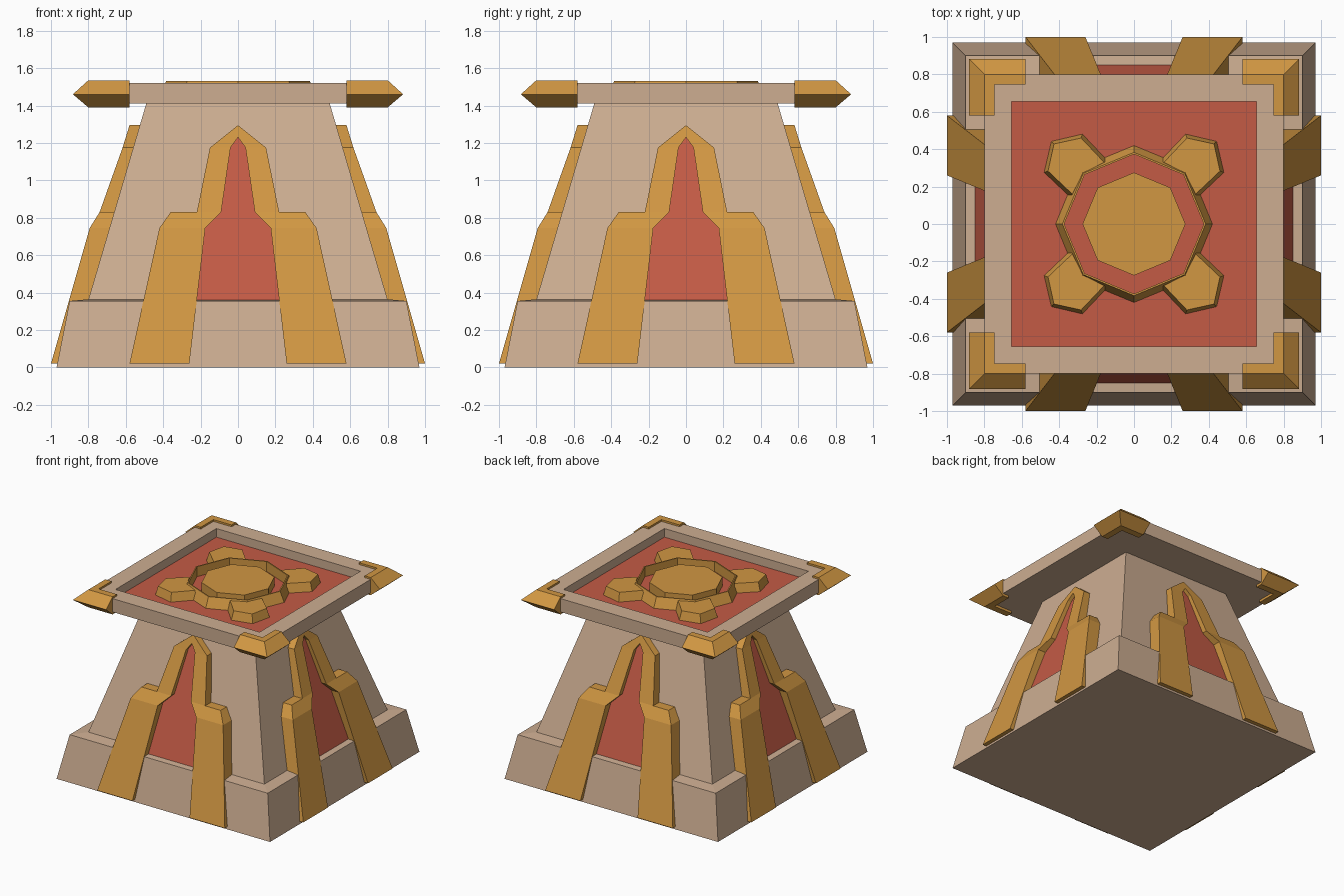
import bpy, bmesh, math
from mathutils import Matrix

cube = bpy.data.objects.get("Cube")
if cube:
    bpy.data.objects.remove(cube, do_unlink=True)


def make_material(name, rgb):
    m = bpy.data.materials.new(name)
    m.use_nodes = True
    m.diffuse_color = (*rgb, 1)
    m.node_tree.nodes["Principled BSDF"].inputs["Base Color"].default_value = (*rgb, 1)
    return m


STONE = make_material("tan stone", (0.61, 0.42, 0.285))
GOLD = make_material("gold", (0.64, 0.31, 0.055))
RED = make_material("red", (0.55, 0.105, 0.06))


def finish(name, bm, mat, turn=0.0):
    """Turn the mesh about z and store it as a flat shaded object."""
    bmesh.ops.recalc_face_normals(bm, faces=bm.faces)
    bmesh.ops.rotate(bm, verts=bm.verts, cent=(0, 0, 0),
                     matrix=Matrix.Rotation(turn, 3, 'Z'))
    mesh = bpy.data.meshes.new(name)
    bm.to_mesh(mesh)
    bm.free()
    mesh.materials.append(mat)
    obj = bpy.data.objects.new(name, mesh)
    bpy.context.collection.objects.link(obj)
    return obj


def bridge(bm, rings):
    """Join consecutive closed rings of vertices with quads."""
    for a, b in zip(rings, rings[1:]):
        n = len(a)
        for i in range(n):
            j = (i + 1) % n
            bm.faces.new((a[i], a[j], b[j], b[i]))


def stack(name, profile, sides, mat, closed=False):
    """Stack of square (half width, z) or polygonal (radius, z) rings."""
    bm = bmesh.new()
    k, start = (math.sqrt(2), math.pi / 4) if sides == 4 else (1, 0)
    rings = []
    for r, z in profile:
        angles = [start + 2 * math.pi * i / sides for i in range(sides)]
        rings.append([bm.verts.new((r * k * math.cos(a), r * k * math.sin(a), z))
                      for a in angles])
    if closed:
        bridge(bm, rings + [rings[0]])
    else:
        bridge(bm, rings)
        bm.faces.new(rings[0])
        bm.faces.new(rings[-1])
    return finish(name, bm, mat)


# Stone body: foot, tapered tower and recessed top slab
stack("base", [(0.97, 0), (0.90, 0.355), (0.79, 0.365)], 4, STONE)
stack("tower", [(0.80, 0.362), (0.49, 1.412)], 4, STONE)
stack("top_slab", [(0.80, 1.41), (0.80, 1.52), (0.655, 1.52), (0.655, 1.445)], 4, STONE)
stack("top_panel", [(0.654, 1.443), (0.654, 1.45)], 4, RED)

# Emblem: disc, surrounding rim and four diagonal lobes
stack("emblem_disc", [(0.275, 1.449), (0.275, 1.525)], 8, GOLD)
stack("emblem_rim", [(0.42, 1.449), (0.383, 1.532), (0.373, 1.532), (0.373, 1.449)],
      8, GOLD, closed=True)

LOBE_BASE = [(0.385, 0), (0.345, -0.14), (0.535, -0.145), (0.625, 0), (0.535, 0.145), (0.345, 0.14)]
LOBE_TOP = [(0.385, 0), (0.345, -0.12), (0.525, -0.125), (0.605, 0), (0.525, 0.125), (0.345, 0.12)]


def lobe(i):
    bm = bmesh.new()
    low = [bm.verts.new((x, y, 1.449)) for x, y in LOBE_BASE]
    high = [bm.verts.new((x, y, 1.521)) for x, y in LOBE_TOP]
    bridge(bm, [low, high])
    bm.faces.new(low)
    bm.faces.new(high)
    finish(f"emblem_lobe_{i + 1}", bm, GOLD, math.pi / 4 + i * math.pi / 2)


# Mitred brackets wrapping the slab corners
BRACKET = [(0.745, 1.39), (0.80, 1.39), (0.883, 1.46), (0.80, 1.535), (0.745, 1.535)]


def bracket(i):
    bm = bmesh.new()
    rings = [[bm.verts.new((0.58, -d, z)) for d, z in BRACKET],
             [bm.verts.new((d, -d, z)) for d, z in BRACKET],
             [bm.verts.new((d, -0.58, z)) for d, z in BRACKET]]
    bridge(bm, rings)
    bm.faces.new(rings[0])
    bm.faces.new(rings[-1])
    finish(f"corner_bracket_{i + 1}", bm, GOLD, i * math.pi / 2)


# Stepped arch on each side, following a bent depth profile (z, distance out)
DEPTH = [(0.02, 1.0), (0.745, 0.793), (0.83, 0.74), (1.175, 0.617), (1.295, 0.58)]
OUTER = [(0.58, 0.02), (0.42, 0.745), (0.36, 0.83), (0.22, 0.83), (0.15, 1.175), (0, 1.295)]
INNER = [(0, 1.23), (0.04, 1.175), (0.09, 0.83), (0.175, 0.745), (0.26, 0.02)]
PANELS = [(0, 1, 9, 10), (1, 2, 3, 8, 9), (3, 4, 7, 8), (4, 5, 6, 7)]


def front_depth(z):
    for (z0, d0), (z1, d1) in zip(DEPTH, DEPTH[1:]):
        if z <= z1:
            return d0 + (d1 - d0) * (z - z0) / (z1 - z0)
    return DEPTH[-1][1]


def wall_depth(z):
    return 0.80 - 0.295 * (z - 0.36)


def arch(i):
    bm = bmesh.new()
    outline = OUTER + INNER
    for s in (1, -1):
        front = [bm.verts.new((s * x, -front_depth(z), z)) for x, z in outline]
        back = [bm.verts.new((s * x, 0.015 - wall_depth(z), z)) for x, z in outline]
        for p in PANELS:
            bm.faces.new([front[k] for k in p])
            bm.faces.new([back[k] for k in p])
        for a in range(len(outline)):
            if a == 5:      # centre seam stays open for welding
                continue
            b = (a + 1) % len(outline)
            bm.faces.new((front[a], front[b], back[b], back[a]))
    bmesh.ops.remove_doubles(bm, verts=bm.verts, dist=1e-5)
    finish(f"arch_{i + 1}", bm, GOLD, i * math.pi / 2)


# Red infill inside each arch
INFILL = [(0.235, 0.36), (0.19, 0.745), (0.10, 0.83), (0.05, 1.175), (0, 1.24)]


def infill(i):
    bm = bmesh.new()
    shape = INFILL + [(-x, z) for x, z in INFILL[-2::-1]]
    front = [bm.verts.new((x, -wall_depth(z) - 0.05 + 0.03 * (z - 0.36), z)) for x, z in shape]
    back = [bm.verts.new((x, 0.01 - wall_depth(z), z)) for x, z in shape]
    bridge(bm, [front, back])
    bm.faces.new(front)
    bm.faces.new(back)
    finish(f"arch_infill_{i + 1}", bm, RED, i * math.pi / 2)


for side in range(4):
    lobe(side)
    bracket(side)
    arch(side)
    infill(side)
